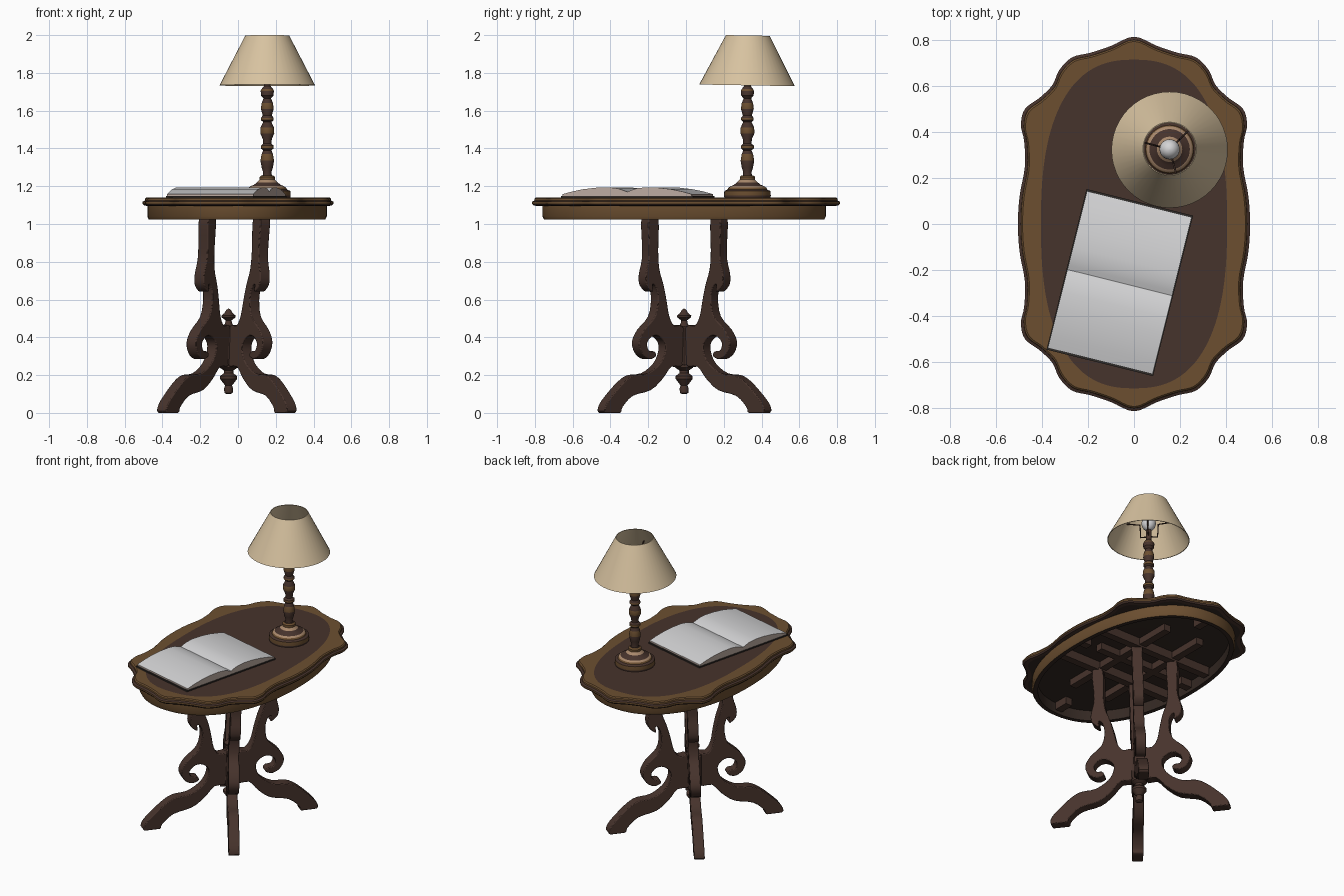
import bpy, bmesh, math
from mathutils import Vector

if "Cube" in bpy.data.objects:
    bpy.data.objects.remove(bpy.data.objects["Cube"])

def material(name, rgb):
    m = bpy.data.materials.new(name)
    m.diffuse_color = (*rgb, 1)
    m.use_nodes = True
    m.node_tree.nodes["Principled BSDF"].inputs["Base Color"].default_value = m.diffuse_color
    return m

DARK = material("dark_walnut", (0.062, 0.033, 0.025))
BROWN = material("worn_brown", (0.15, 0.078, 0.030))
UNDER = material("underside_wood", (0.035, 0.022, 0.017))
CREAM = material("shade_cream", (0.68, 0.54, 0.35))
PAPER = material("paper_white", (0.66, 0.66, 0.67))
EDGE = material("page_edge", (0.50, 0.40, 0.35))
TAN = material("worn_tan", (0.40, 0.25, 0.15))
COVER = material("book_cover", (0.03, 0.025, 0.022))

def make(name, verts, faces, mats, idx=None, angle=35, loc=(0, 0, 0)):
    me = bpy.data.meshes.new(name)
    me.from_pydata(verts, [], faces)
    for m in mats:
        me.materials.append(m)
    if idx:
        me.polygons.foreach_set("material_index", idx)
    bm = bmesh.new()
    bm.from_mesh(me)
    bmesh.ops.recalc_face_normals(bm, faces=bm.faces)
    bm.to_mesh(me)
    bm.free()
    me.shade_smooth()
    me.set_sharp_from_angle(angle=math.radians(angle))
    ob = bpy.data.objects.new(name, me)
    ob.location = loc
    bpy.context.collection.objects.link(ob)
    return ob

def loft(name, rings, mats, bands=None, caps=(0, 0), closed=False, **kw):
    """Skin rings of equal count; bands = material per band, caps = cap materials or None."""
    n, k = len(rings[0]), len(rings)
    verts = [p for r in rings for p in r]
    faces, idx = [], []
    for i in range(k if closed else k - 1):
        j = (i + 1) % k
        for a in range(n):
            b = (a + 1) % n
            faces.append((i * n + a, i * n + b, j * n + b, j * n + a))
            idx.append(bands[i] if bands else 0)
    if not closed:
        for c, start in ((caps[0], 0), (caps[1], (k - 1) * n)):
            if c is not None:
                faces.append(tuple(range(start, start + n)))
                idx.append(c)
    return make(name, verts, faces, mats, idx, **kw)

def circle(r, z, n=32):
    return [(r * math.cos(2 * math.pi * i / n), r * math.sin(2 * math.pi * i / n), z) for i in range(n)]

def lathe(name, profile, mats, loc, n=32, **kw):
    return loft(name, [circle(r, z, n) for r, z in profile], mats, loc=loc, **kw)

def smooth_loop(pts, sub):
    """Closed Catmull-Rom curve through the points."""
    out, n = [], len(pts)
    P = [Vector(p) for p in pts]
    for i in range(n):
        a, b, c, d = P[i - 1], P[i], P[(i + 1) % n], P[(i + 2) % n]
        for s in range(sub):
            t = s / sub
            out.append(0.5 * (2 * b + (c - a) * t + (2 * a - 5 * b + 4 * c - d) * t * t
                              + (3 * b - a - 3 * c + d) * t ** 3))
    return out

def box(name, size, loc, mat, rot=0):
    x, y, z = (s / 2 for s in size)
    ob = loft(name, [[(-x, -y, h), (x, -y, h), (x, y, h), (-x, y, h)] for h in (-z, z)], [mat], loc=loc)
    ob.rotation_euler.z = rot
    return ob

def oval(a, b, e, z, n=96):
    f = lambda v: math.copysign(abs(v) ** (2 / e), v)
    return [(a * f(math.cos(2 * math.pi * i / n)), b * f(math.sin(2 * math.pi * i / n)), z) for i in range(n)]

# table top: scalloped outline mirrored from one quarter
quarter = [(.505, 0), (.498, .12), (.475, .25), (.478, .36), (.492, .43), (.475, .50), (.41, .55),
           (.355, .605), (.325, .67), (.27, .725), (.19, .745), (.10, .775), (0, .815)]
half = quarter + [(-x, y) for x, y in quarter[-2::-1]]
outline = smooth_loop(half + [(x, -y) for x, y in half[-2:0:-1]], 4)
def inset(d, z):
    return [(p.x * (1 - d / .5), p.y * (1 - d / .8), z) for p in outline]
def inlay(z):
    ring = []
    for p in outline:
        k = ((abs(p.x) / .405) ** 2.5 + (abs(p.y) / .715) ** 2.5) ** -.4
        ring.append((p.x * k, p.y * k, z))
    return ring
loft("table_top", [inset(.03, 1.095), inset(.008, 1.098), inset(0, 1.107), inset(0, 1.118), inset(.012, 1.124),
                   inset(.013, 1.134), inset(.02, 1.14), inlay(1.14)],
     [DARK, BROWN, UNDER], [0, 0, 1, 0, 1, 1, 1], caps=(2, 0))

# apron: hollow oval band under the top
loft("apron", [oval(.475, .75, 2.2, 1.098), oval(.475, .75, 2.2, 1.04), oval(.468, .742, 2.2, 1.025),
               oval(.44, .715, 2.2, 1.025), oval(.44, .715, 2.2, 1.098)],
     [BROWN, UNDER], [0, 0, 1, 1], caps=(None, None), loc=(-.005, -.01, 0))

# frame beams and blocks below the top
for s in (-1, 1):
    box("cross_beam", (.84, .05, .06), (0, s * .19, 1.068), DARK)
    box("long_beam", (.05, .9, .045), (s * .13 - .02, 0, 1.073), DARK)
    box("end_block", (.05, .10, .05), (0, s * .66 - .01, 1.068), DARK)
    box("side_block", (.08, .05, .05), (s * .40, 0, 1.068), DARK)
box("center_beam", (.6, .05, .045), (-.02, 0, 1.073), DARK)

# scrolled legs: flat cut-out profile (radius, height), four diagonal copies
profile = [(.20, 1.035), (.265, 1.035), (.262, .89), (.264, .81), (.284, .73), (.278, .675), (.235, .64),
           (.238, .68), (.215, .665), (.202, .60), (.222, .51), (.295, .44), (.33, .375), (.31, .315),
           (.26, .285), (.215, .30), (.226, .325), (.262, .33), (.275, .37), (.24, .405), (.195, .405),
           (.155, .37), (.155, .32), (.19, .26), (.27, .21), (.36, .20), (.42, .17), (.49, .11),
           (.55, .045), (.552, .0), (.455, .0), (.44, .03), (.37, .09), (.25, .12), (.17, .18), (.11, .245),
           (.03, .26), (.03, .45), (.09, .46), (.125, .51), (.145, .60), (.165, .68), (.192, .76), (.20, .86)]
loop = smooth_loop(profile, 3)
for label, ang in (("back_right", 52), ("back_left", 128), ("front_left", 232), ("front_right", 308)):
    c, s = math.cos(math.radians(ang)), math.sin(math.radians(ang))
    rings = []
    for w in (-.033, .033):
        rings.append([(p.x * c - w * s - .06 + .04 * p.y, p.x * s + w * c - .008, max(p.y, 0)) for p in loop])
    leg = loft(label + "_leg", rings, [DARK], angle=45)
    bev = leg.modifiers.new("soft_edges", "BEVEL")
    bev.width, bev.segments, bev.angle_limit = .007, 2, math.radians(50)

# centre hub with finial and drop
lathe("hub", [(.05, .25), (.056, .26), (.056, .45), (.05, .46)], [DARK], (-.05, -.01, 0), n=8, angle=20)
lathe("finial", [(.03, .455), (.018, .475), (.016, .49), (.036, .505), (.038, .515), (.022, .528), (.012, .545),
                 (.002, .552)], [DARK], (-.05, -.01, 0), n=20)
lathe("drop", [(.012, .10), (.022, .106), (.024, .13), (.018, .145), (.03, .16), (.045, .18), (.045, .195),
               (.025, .21), (.025, .225), (.048, .24), (.048, .255)], [DARK], (-.05, -.01, 0), n=20)

# lamp foot and turned stem
LAMP = (.155, .325, 0)
lathe("lamp_base", [(.122, 1.14), (.124, 1.15), (.122, 1.175), (.105, 1.182), (.10, 1.192), (.088, 1.20),
                    (.07, 1.208), (.055, 1.22), (.04, 1.235), (.04, 1.25), (.03, 1.258)],
      [DARK, BROWN, TAN], LAMP, n=40, bands=[0, 1, 0, 1, 2, 0, 0, 2, 1, 1])
lathe("lamp_stem", [(.025, 1.25), (.022, 1.275), (.03, 1.30), (.036, 1.335), (.03, 1.37), (.022, 1.39),
                    (.034, 1.40), (.034, 1.415), (.022, 1.425), (.024, 1.45), (.037, 1.48), (.036, 1.51),
                    (.022, 1.54), (.033, 1.55), (.033, 1.562), (.024, 1.575), (.034, 1.61), (.03, 1.64),
                    (.02, 1.665), (.033, 1.68), (.035, 1.705), (.03, 1.715), (.018, 1.73), (.018, 1.80)],
      [DARK, BROWN], LAMP, n=24,
      bands=[0, 0, 0, 1, 0, 0, 1, 0, 0, 0, 1, 0, 0, 1, 0, 0, 1, 0, 0, 0, 1, 0, 0])

# bulb, shade and shade arms
bulb = [(.044 * math.sin(a), 1.85 - .05 * math.cos(a)) for a in [math.pi * (i + .15) / 12.3 for i in range(13)]]
lathe("bulb", bulb, [PAPER], LAMP, n=24)
shade = lathe("lamp_shade", [(.253, -.132), (.116, .132), (.112, .132), (.249, -.132)], [CREAM],
              (LAMP[0], LAMP[1], 1.866), n=48, closed=True)
shade.rotation_euler.x = math.radians(-1)
for i in range(3):
    cu = bpy.data.curves.new("shade_arm", "CURVE")
    cu.dimensions, cu.bevel_depth = "3D", .004
    sp = cu.splines.new("POLY")
    pts = [(.015, 1.76), (.06, 1.77), (.065, 1.86), (.162, 1.90)]
    sp.points.add(3)
    a = math.radians(120 * i + 45)
    for q, (r, z) in zip(sp.points, pts):
        q.co = (r * math.cos(a), r * math.sin(a), z, 1)
    cu.materials.append(DARK)
    ob = bpy.data.objects.new("shade_arm", cu)
    ob.location = LAMP
    bpy.context.collection.objects.link(ob)

# open book: arched page profile swept across the page width
rot = math.radians(-14)
BOOK = (-.062, -.255, 0)
box("book_cover", (.478, .72, .008), (BOOK[0], BOOK[1], 1.144), COVER, rot)
arch = [(.352, 1.158), (.30, 1.172), (.24, 1.184), (.17, 1.192), (.10, 1.194), (.05, 1.188), (.02, 1.178)]
top = [(-s, z) for s, z in arch] + [(0, 1.170)] + arch[::-1]
n = len(top)
verts = [(x, s, z) for x in (-.235, .235) for s, z in top] + \
        [(x, s, 1.147) for x in (-.235, .235) for s, z in top]
faces, idx = [], []
for i in range(n - 1):
    faces += [(i, i + 1, n + i + 1, n + i), (2 * n + i, 2 * n + i + 1, 3 * n + i + 1, 3 * n + i),
              (i, i + 1, 2 * n + i + 1, 2 * n + i), (n + i, n + i + 1, 3 * n + i + 1, 3 * n + i)]
    idx += [0, 1, 1, 1]
for i in (0, n - 1):
    faces.append((i, n + i, 3 * n + i, 2 * n + i))
    idx.append(1)
pages = make("book_pages", verts, faces, [PAPER, EDGE], idx, loc=BOOK)
pages.rotation_euler.z = rot
